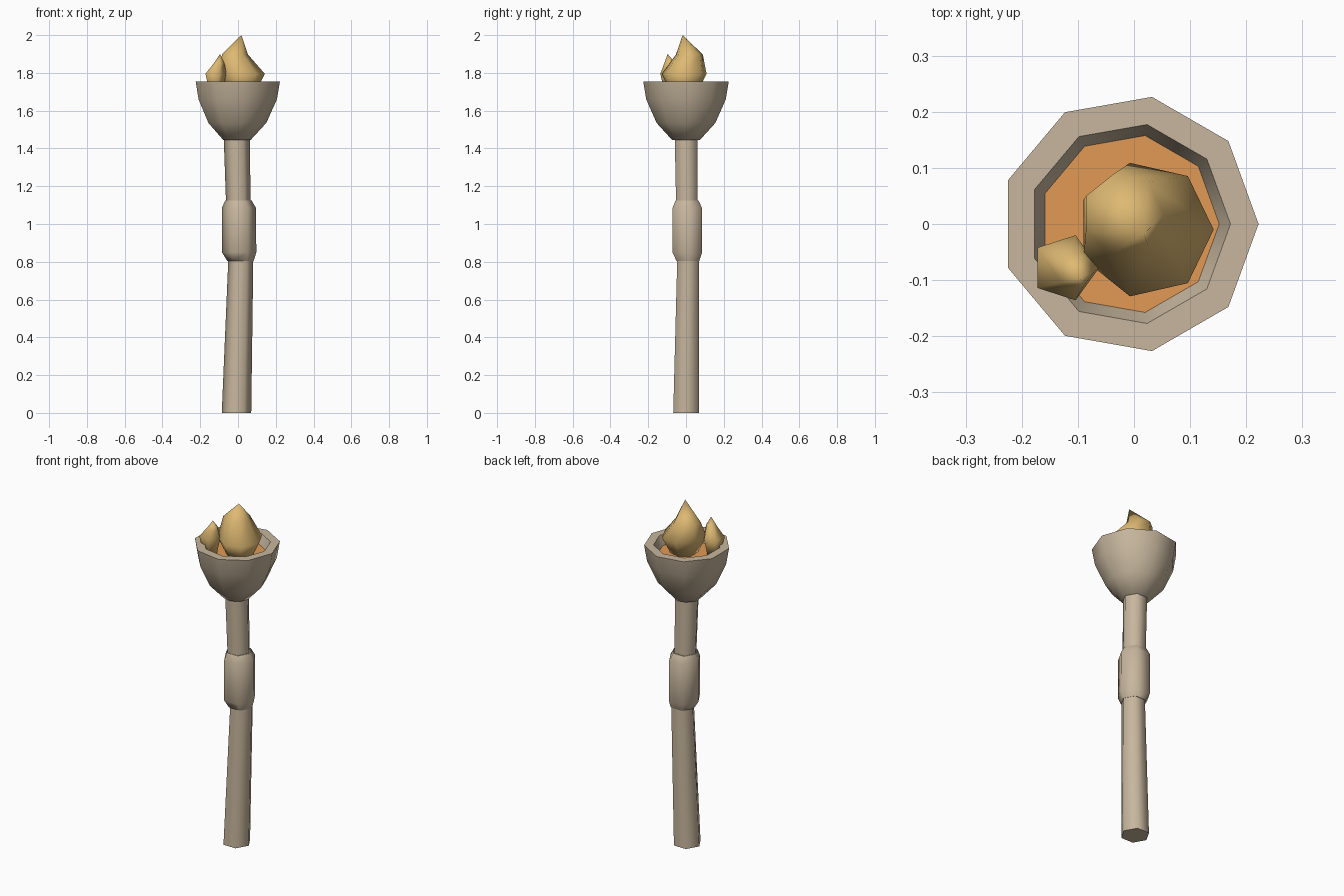
import bpy
import bmesh
from math import cos, sin, tau, radians

if "Cube" in bpy.data.objects:
    bpy.data.objects.remove(bpy.data.objects["Cube"])


def material(name, rgb):
    m = bpy.data.materials.new(name)
    m.use_nodes = True
    m.diffuse_color = (*rgb, 1)
    m.node_tree.nodes["Principled BSDF"].inputs["Base Color"].default_value = (*rgb, 1)
    return m


WOOD = material("pale wood", (0.57, 0.47, 0.34))
EMBER = material("ember orange", (0.76, 0.32, 0.09))
FLAME = material("flame yellow", (0.73, 0.485, 0.17))


def loft(name, sides, rings, mat, sharp_angle):
    """Stack polygon rings (x, y, z, radius); radius 0 makes a pointed tip."""
    bm = bmesh.new()
    loops = []
    for x, y, z, r in rings:
        count = sides if r else 1
        loops.append([bm.verts.new((x + r * cos(tau * i / sides),
                                    y + r * sin(tau * i / sides), z))
                      for i in range(count)])
    for low, high in zip(loops, loops[1:]):
        for i in range(sides):
            j = (i + 1) % sides
            if len(high) == 1:
                bm.faces.new((low[i], low[j], high[0]))
            else:
                bm.faces.new((low[i], low[j], high[j], high[i]))
    bm.faces.new(loops[0][::-1])
    if len(loops[-1]) > 1:
        bm.faces.new(loops[-1])
    bmesh.ops.recalc_face_normals(bm, faces=bm.faces)
    mesh = bpy.data.meshes.new(name)
    bm.to_mesh(mesh)
    bm.free()
    mesh.materials.append(mat)
    ob = bpy.data.objects.new(name, mesh)
    bpy.context.collection.objects.link(ob)
    bpy.ops.object.select_all(action="DESELECT")
    ob.select_set(True)
    bpy.context.view_layer.objects.active = ob
    bpy.ops.object.shade_smooth_by_angle(angle=radians(sharp_angle))
    return ob


# Slightly crooked hexagonal handle, with a thicker grip
loft("lower_handle", 6, [(-0.008, 0, 0, 0.078), (0.015, 0.011, 0.82, 0.066)], WOOD, 62)
loft("upper_handle", 6, [(0.002, 0.004, 1.1, 0.065), (-0.007, 0, 1.47, 0.069)], WOOD, 62)
loft("grip", 6, [(0.013, 0.01, 0.805, 0.07), (0.006, 0.007, 0.85, 0.091),
                 (0.005, 0.007, 1.085, 0.09), (0.002, 0.005, 1.125, 0.07)], WOOD, 62)

# Nine-sided bowl: outer wall, flat rim, inner wall and glowing floor
BX = -0.008
bowl = loft("bowl", 9, [(BX, 0, 1.445, 0.075), (BX, 0, 1.535, 0.158),
                        (BX, 0, 1.66, 0.214), (BX, 0, 1.755, 0.23),
                        (BX, 0, 1.755, 0.18), (BX, 0, 1.7, 0.16)], WOOD, 50)
bowl.data.materials.append(EMBER)
for face in bowl.data.polygons:
    if len(face.vertices) == 9 and face.center.z > 1.6:
        face.material_index = 1

# Flames
loft("large_flame", 7, [(0.02, -0.01, 1.69, 0.07), (0.02, -0.01, 1.795, 0.122),
                        (-0.02, 0.018, 1.897, 0.073), (0.018, -0.018, 2.0, 0)], FLAME, 180)
loft("small_flame", 5, [(-0.12, -0.078, 1.69, 0.035), (-0.123, -0.078, 1.795, 0.061),
                        (-0.103, -0.085, 1.85, 0.032), (-0.095, -0.097, 1.9, 0)], FLAME, 180)
